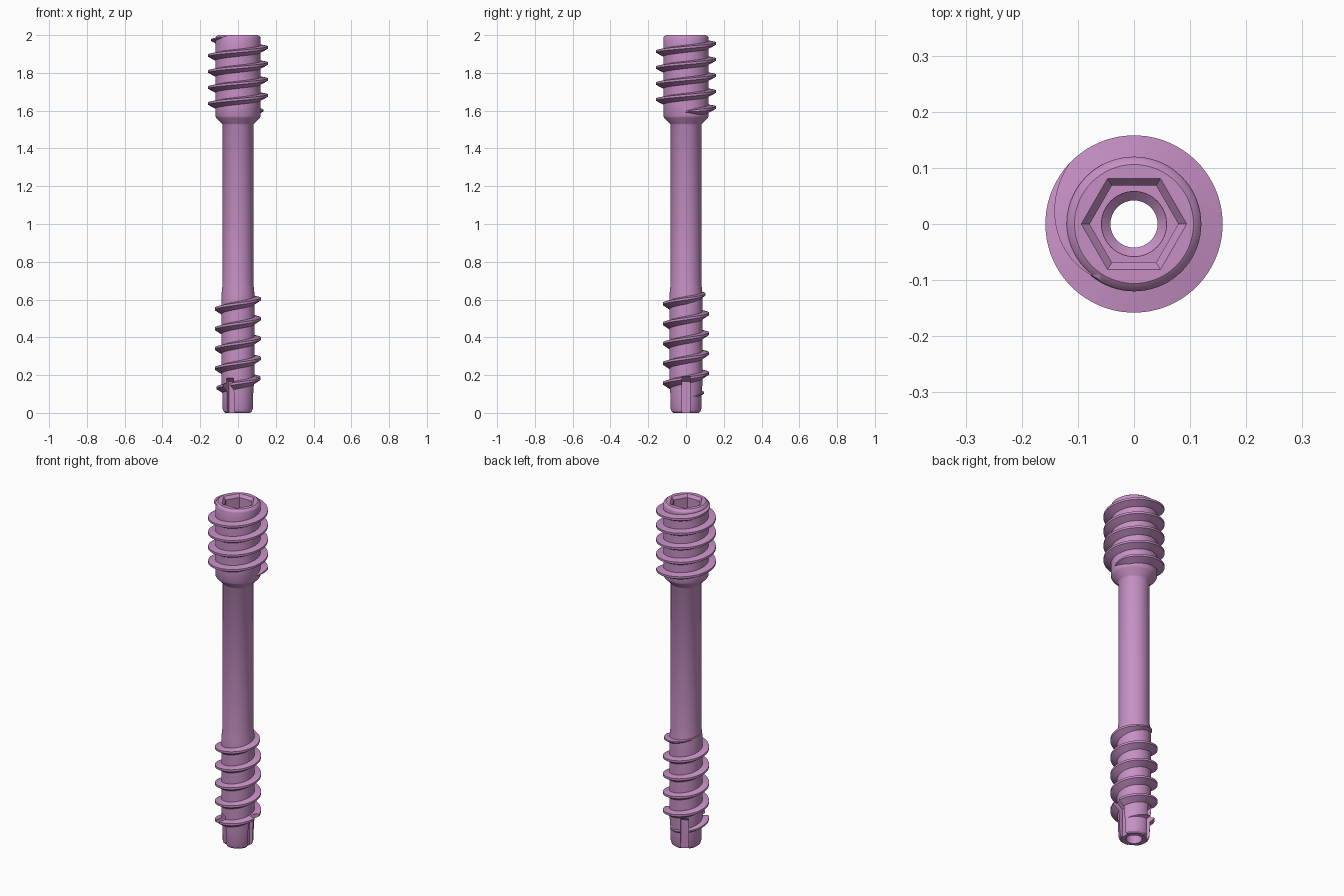
import bpy, bmesh
from math import cos, sin, pi, radians

if "Cube" in bpy.data.objects:
    bpy.data.objects.remove(bpy.data.objects["Cube"])

SEG = 72


def make(name, rings, closed):
    """Skin a list of equal-length point rings; wrap round when closed, otherwise cap the ends."""
    bm = bmesh.new()
    rows = [[bm.verts.new(p) for p in ring] for ring in rings]
    n = len(rows[0])
    for i in range(len(rows) - (0 if closed else 1)):
        a, b = rows[i], rows[(i + 1) % len(rows)]
        for j in range(n):
            k = (j + 1) % n
            bm.faces.new((a[j], a[k], b[k], b[j]))
    if not closed:
        bm.faces.new(rows[0])
        bm.faces.new(rows[-1])
    bmesh.ops.recalc_face_normals(bm, faces=bm.faces)
    me = bpy.data.meshes.new(name)
    bm.to_mesh(me)
    bm.free()
    ob = bpy.data.objects.new(name, me)
    bpy.context.collection.objects.link(ob)
    return ob


def lathe(name, profile):
    angles = [2 * pi * i / SEG for i in range(SEG)]
    return make(name, [[(r * cos(a), r * sin(a), z) for r, z in profile] for a in angles], True)


def thread(name, z0, pitch, start, end, fade_in, fade_out, r_in, r_out, low, high, z_max):
    """Right-handed buttress ridge; z0 is the crest height at angle 0 (degrees)."""
    rings, step = [], 5
    for d in range(start, end + 1, step):
        t = max(0.08, min(1, (d - start) / fade_in, (end - d) / fade_out))
        z = z0 + pitch * d / 360
        r = r_in + (r_out - r_in) * t
        section = ((r_in, -low * t), (r, -0.007 * t), (r, 0.005 * t), (r_in, high * t))
        a = radians(d + 1.7)
        rings.append([(q * cos(a), q * sin(a), min(z + dz, z_max)) for q, dz in section])
    return make(name, rings, False)


def combine(target, other, operation):
    mod = target.modifiers.new(operation, 'BOOLEAN')
    mod.operation, mod.solver, mod.object = operation, 'EXACT', other
    bpy.context.view_layer.objects.active = target
    bpy.ops.object.modifier_apply(modifier=mod.name)
    bpy.data.objects.remove(other, do_unlink=True)


# Hollow body: tip, threaded tip section, shank, flared head, through bore
screw = lathe("screw", [
    (0.042, 0), (0.067, 0), (0.076, 0.007), (0.081, 0.022), (0.083, 0.1), (0.088, 0.17),
    (0.088, 0.6), (0.086, 0.64), (0.081, 0.69), (0.081, 1.525), (0.085, 1.532),
    (0.115, 1.562), (0.12, 1.572), (0.12, 1.985), (0.117, 1.992), (0.106, 2.0),
    (0.058, 2.0), (0.058, 1.80), (0.042, 1.785)])

# Threads on the tip and on the head
combine(screw, thread("tip_thread", 0.605, 0.105, -1840, 250, 260, 250,
                      0.07, 0.122, 0.04, 0.016, 1), 'UNION')
combine(screw, thread("head_thread", 1.936, 0.0848, -1465, 265, 60, 130,
                      0.104, 0.158, 0.036, 0.014, 1.996), 'UNION')

# Hex drive socket with a lead-in chamfer
socket = make("socket_cutter", [
    [(r * cos(i * pi / 3), r * sin(i * pi / 3), z) for i in range(6)]
    for r, z in ((0.079, 1.81), (0.079, 1.983), (0.094, 2.0), (0.094, 2.05))], False)
combine(screw, socket, 'DIFFERENCE')

# Three cutting flutes in the tip
for k in range(3):
    a = radians(120 * k)
    flute = make("flute_cutter", [
        [(x * cos(a) - y * sin(a), x * sin(a) + y * cos(a), z)
         for x, y in ((r, -0.021), (0.2, -0.021), (0.2, 0.021), (r, 0.021))]
        for r, z in ((0.06, -0.05), (0.06, 0.165), (0.1, 0.195))], False)
    combine(screw, flute, 'DIFFERENCE')

# Finish
mat = bpy.data.materials.new("violet")
mat.diffuse_color = (0.57, 0.28, 0.56, 1)
mat.use_nodes = True
mat.node_tree.nodes["Principled BSDF"].inputs["Base Color"].default_value = mat.diffuse_color
screw.data.materials.clear()
screw.data.materials.append(mat)
for p in screw.data.polygons:
    p.material_index = 0
bpy.ops.object.select_all(action='DESELECT')
screw.select_set(True)
bpy.context.view_layer.objects.active = screw
bpy.ops.object.shade_smooth_by_angle(angle=radians(32))
